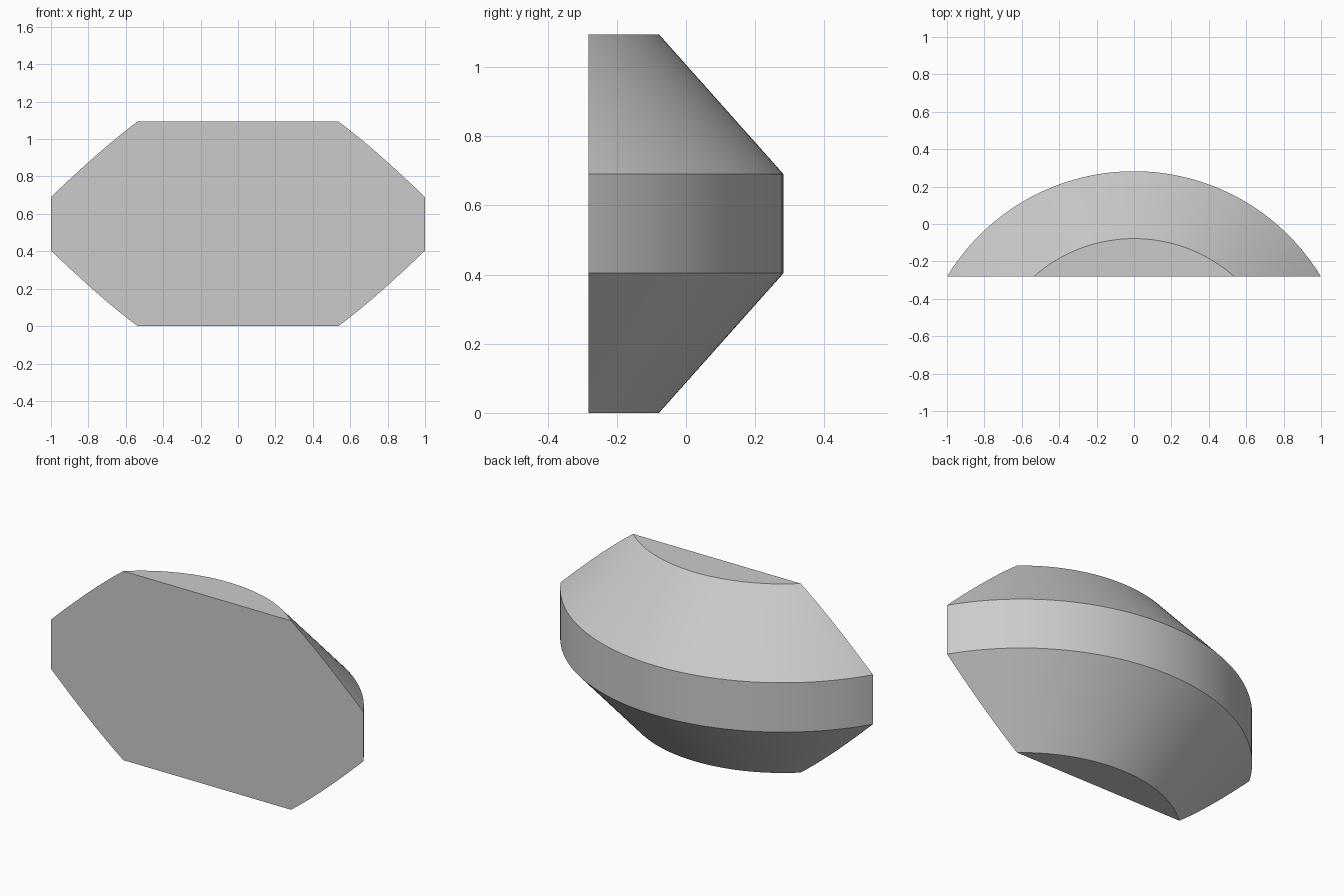
import bpy
import bmesh
from math import radians, sqrt, tau
from mathutils import Matrix, Vector

cube = bpy.data.objects.get("Cube")
if cube:
    bpy.data.objects.remove(cube, do_unlink=True)

# Main dimensions
FRONT_Y = -0.282
BACK_Y = 0.282
BAND_RADIUS = (1 + (BACK_Y - FRONT_Y) ** 2) / (2 * (BACK_Y - FRONT_Y))
AXIS_Y = BACK_Y - BAND_RADIUS
END_RADIUS = -0.078 - AXIS_Y
SEGMENTS = 200

# Plain grey finish
grey = bpy.data.materials.new("light grey")
grey.use_nodes = True
colour = (0.6, 0.6, 0.6, 1)
grey.diffuse_color = colour
grey.node_tree.nodes["Principled BSDF"].inputs["Base Color"].default_value = colour

# Turned body: tapered bottom, straight band, tapered top
bm = bmesh.new()
profile = [(END_RADIUS, 0), (BAND_RADIUS, 0.404), (BAND_RADIUS, 0.69), (END_RADIUS, 1.094)]
rings = []
for radius, height in profile:
    place = Matrix.Translation((0, AXIS_Y, height))
    ring = bmesh.ops.create_circle(bm, segments=SEGMENTS, radius=radius, matrix=place)
    rings.append(ring["verts"])
for low, high in zip(rings, rings[1:]):
    for i in range(SEGMENTS):
        j = (i + 1) % SEGMENTS
        bm.faces.new((low[i], low[j], high[j], high[i]))
bm.faces.new(rings[0])
bm.faces.new(rings[-1])

# Slice off the front and close it with one flat face
cut = bmesh.ops.bisect_plane(
    bm, geom=bm.verts[:] + bm.edges[:] + bm.faces[:], dist=1e-5,
    plane_co=Vector((0, FRONT_Y, 0)), plane_no=Vector((0, -1, 0)), clear_outer=True)
rim = [e for e in bm.edges if e.is_boundary]
bmesh.ops.holes_fill(bm, edges=rim, sides=0)
bmesh.ops.recalc_face_normals(bm, faces=bm.faces[:])

mesh = bpy.data.meshes.new("rounded_body")
bm.to_mesh(mesh)
bm.free()
mesh.materials.append(grey)
body = bpy.data.objects.new("rounded_body", mesh)
bpy.context.collection.objects.link(body)

# Smooth curved walls, crisp rims
bpy.ops.object.select_all(action="DESELECT")
body.select_set(True)
bpy.context.view_layer.objects.active = body
bpy.ops.object.shade_smooth_by_angle(angle=radians(25))
